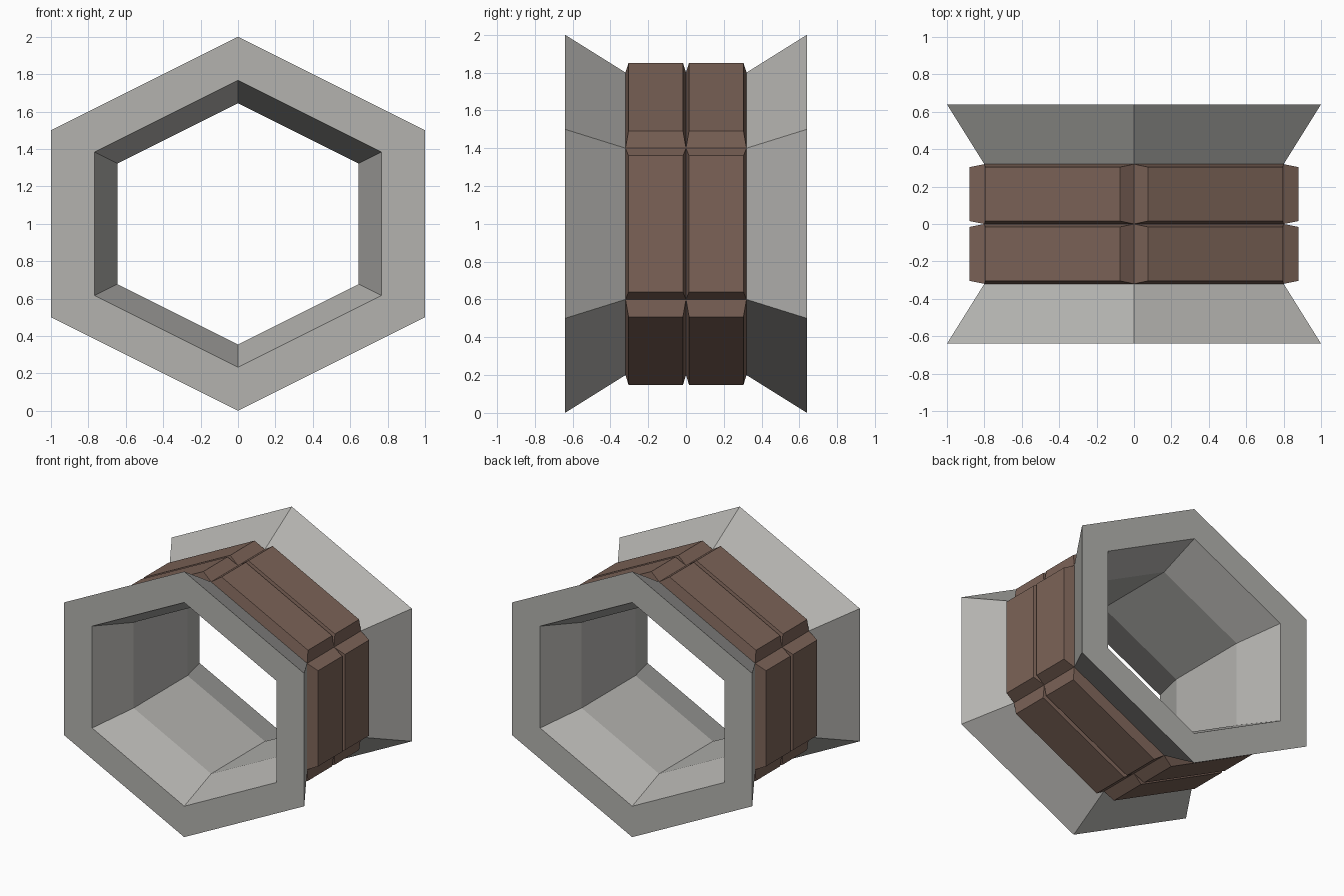
import bpy, bmesh
from mathutils import Vector

if "Cube" in bpy.data.objects:
    bpy.data.objects.remove(bpy.data.objects["Cube"])

HEX = [(0, 1), (1, 0.5), (1, -0.5), (0, -1), (-1, -0.5), (-1, 0.5)]


def ring(bm, y, s):
    return [bm.verts.new((x * s, y, 1 + z * s)) for x, z in HEX]


def bridge(bm, a, b):
    return [bm.faces.new((a[i], a[(i + 1) % 6], b[(i + 1) % 6], b[i])) for i in range(6)]


def material(name, color):
    mat = bpy.data.materials.new(name)
    mat.diffuse_color = color
    mat.use_nodes = True
    mat.node_tree.nodes["Principled BSDF"].inputs["Base Color"].default_value = mat.diffuse_color
    return mat


def finish(bm, name, mat):
    bmesh.ops.recalc_face_normals(bm, faces=bm.faces)
    me = bpy.data.meshes.new(name)
    bm.to_mesh(me)
    bm.free()
    me.materials.append(mat)
    ob = bpy.data.objects.new(name, me)
    bpy.context.collection.objects.link(ob)


grey = material("warm_grey", (0.455, 0.45, 0.43, 1))
brown = material("brown", (0.2, 0.124, 0.096, 1))

# Flared hexagonal tube: (y, scale) section running round the wall
section = [(0.32, 0.8), (0.64, 1), (0.64, 0.767), (0.32, 0.645),
           (-0.32, 0.645), (-0.64, 0.767), (-0.64, 1), (-0.32, 0.8)]
bm = bmesh.new()
rings = [ring(bm, y, s) for y, s in section]
for a, b in zip(rings, rings[1:] + rings[:1]):
    bridge(bm, a, b)
finish(bm, "flared_tube", grey)


# Rings of tapered blocks, raised from the middle of the tube
def block_band(name, y0, y1, taper=0.9, height=0.08):
    bm = bmesh.new()
    panels = bridge(bm, ring(bm, y0, 0.8), ring(bm, y1, 0.8))
    for panel in panels:
        base = list(panel.verts)
        c = panel.calc_center_median()
        n = (base[1].co - base[0].co).cross(Vector((0, 1, 0))).normalized()
        if n.dot(c - Vector((0, c.y, 1))) < 0:
            n = -n
        top = [bm.verts.new(c + (v.co - c) * taper + n * height) for v in base]
        bm.faces.new(top)
        for i in range(4):
            j = (i + 1) % 4
            bm.faces.new((base[i], base[j], top[j], top[i]))
    bmesh.ops.delete(bm, geom=panels, context='FACES_ONLY')
    finish(bm, name, brown)


block_band("front_block_band", -0.32, 0)
block_band("back_block_band", 0, 0.32)
